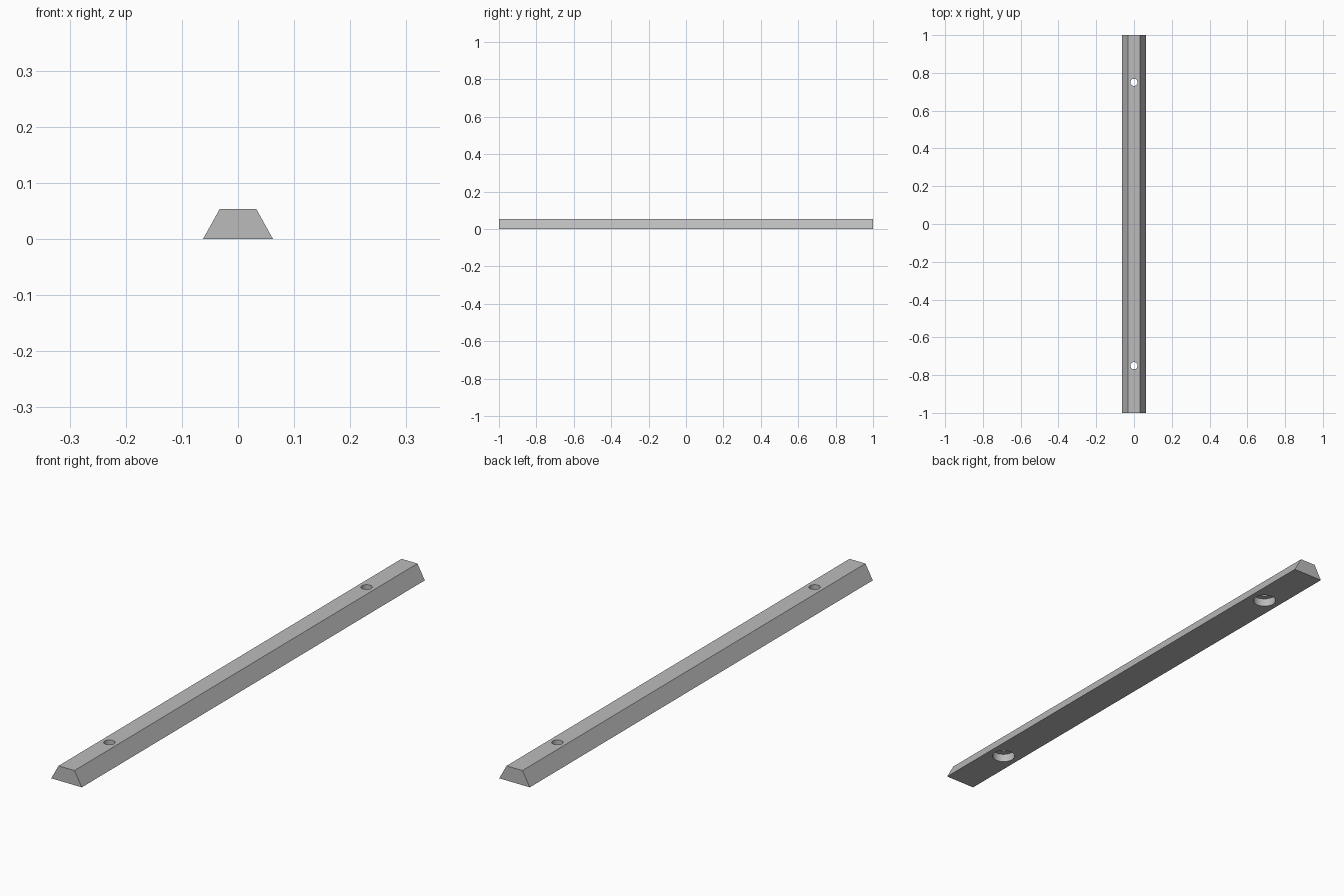
import bpy
import bmesh
import math

cube = bpy.data.objects.get("Cube")
if cube:
    bpy.data.objects.remove(cube, do_unlink=True)

LENGTH, HEIGHT = 2.0, 0.054
BASE, TOP = 0.0625, 0.0325      # half widths
HOLE_Y = 0.75

grey = bpy.data.materials.new("plain grey")
grey.use_nodes = True
grey.diffuse_color = (0.5, 0.5, 0.5, 1)
grey.node_tree.nodes["Principled BSDF"].inputs["Base Color"].default_value = grey.diffuse_color


def make_object(name, bm):
    bmesh.ops.recalc_face_normals(bm, faces=bm.faces)
    mesh = bpy.data.meshes.new(name)
    bm.to_mesh(mesh)
    bm.free()
    mesh.materials.append(grey)
    obj = bpy.data.objects.new(name, mesh)
    bpy.context.collection.objects.link(obj)
    return obj


def hole_cutter(name, radius, bottom, top, y):
    bm = bmesh.new()
    bmesh.ops.create_cone(bm, cap_ends=True, segments=48, radius1=radius,
                          radius2=radius, depth=top - bottom)
    bmesh.ops.translate(bm, verts=bm.verts, vec=(0, y, (top + bottom) / 2))
    cutter = make_object(name, bm)
    cutter.hide_render = True
    return cutter


# Trapezoid bar, extruded front to back
bm = bmesh.new()
profile = [(-BASE, 0), (BASE, 0), (TOP, HEIGHT), (-TOP, HEIGHT)]
end = bm.faces.new([bm.verts.new((x, -LENGTH / 2, z)) for x, z in profile])
sides = bmesh.ops.extrude_face_region(bm, geom=[end], use_keep_orig=True)
moved = [v for v in sides["geom"] if isinstance(v, bmesh.types.BMVert)]
bmesh.ops.translate(bm, verts=moved, vec=(0, LENGTH, 0))
bar = make_object("tapered_bar", bm)

# Screw holes with a wide recess in the underside
cutters = []
for y in (-HOLE_Y, HOLE_Y):
    cutters.append(hole_cutter("recess_cutter", 0.041, -0.02, 0.031, y))
    cutters.append(hole_cutter("screw_hole_cutter", 0.019, -0.03, 0.08, y))

bpy.ops.object.select_all(action="DESELECT")
bpy.context.view_layer.objects.active = bar
bar.select_set(True)
for cutter in cutters:
    mod = bar.modifiers.new("hole", "BOOLEAN")
    mod.operation = "DIFFERENCE"
    mod.solver = "EXACT"
    mod.object = cutter
    bpy.ops.object.modifier_apply(modifier=mod.name)
for cutter in cutters:
    bpy.data.objects.remove(cutter, do_unlink=True)

# Smooth hole walls, sharp bar edges
bpy.ops.object.shade_smooth_by_angle(angle=math.radians(30))
